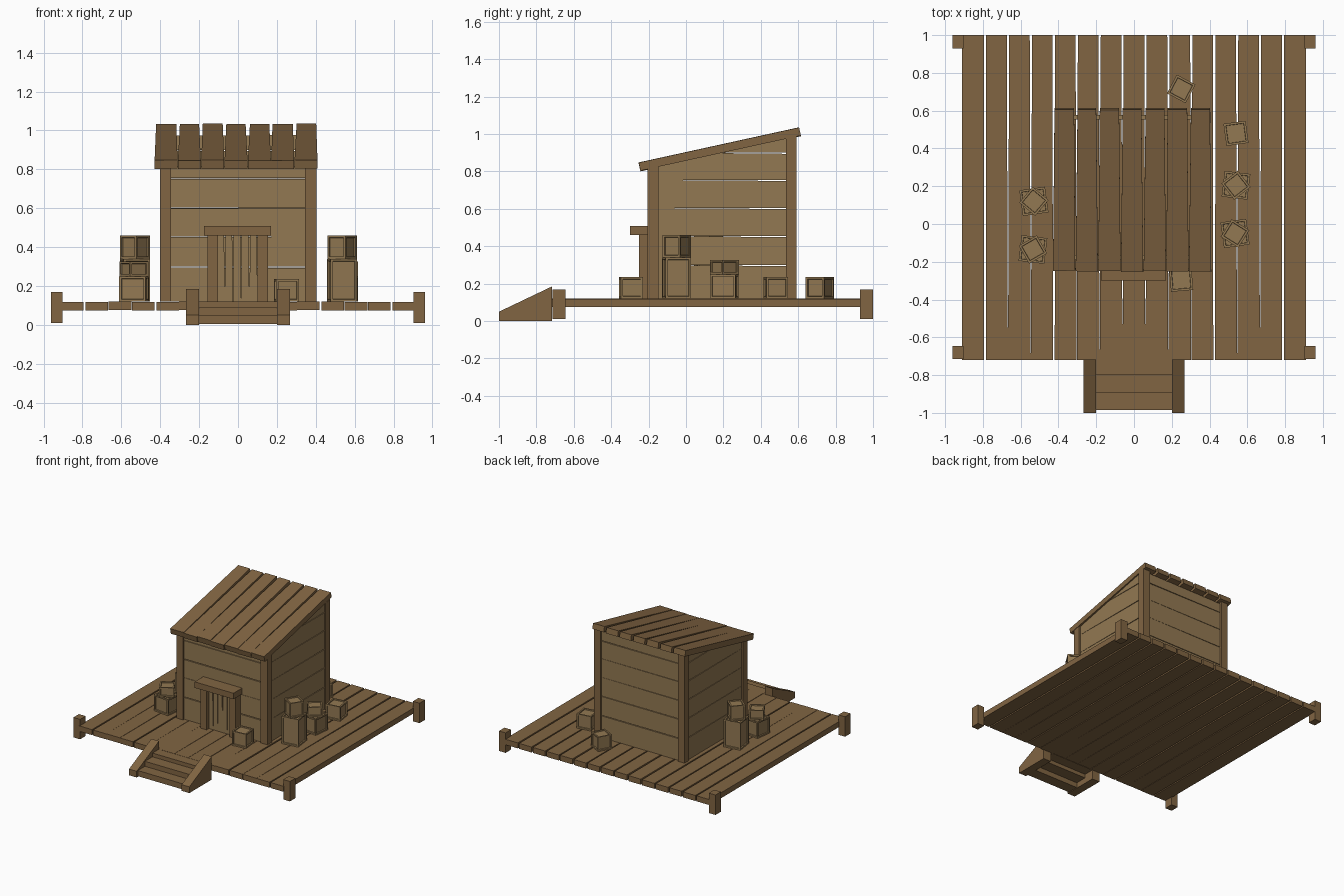
import bpy, bmesh, math, random
from mathutils import Matrix, Vector

if "Cube" in bpy.data.objects:
    bpy.data.objects.remove(bpy.data.objects["Cube"])

random.seed(4)


def mat(name, c):
    m = bpy.data.materials.new(name)
    m.diffuse_color = (*c, 1)
    m.use_nodes = True
    m.node_tree.nodes["Principled BSDF"].inputs["Base Color"].default_value = m.diffuse_color
    return m


DARK = mat("dark_wood", (0.22, 0.13, 0.055))
LIGHT = mat("light_wood", (0.29, 0.19, 0.085))


def finish(name, bm, material, matrix=None):
    bmesh.ops.recalc_face_normals(bm, faces=bm.faces)
    me = bpy.data.meshes.new(name)
    bm.to_mesh(me)
    bm.free()
    me.materials.append(material)
    ob = bpy.data.objects.new(name, me)
    if matrix:
        ob.matrix_world = matrix
    bpy.context.collection.objects.link(ob)
    return ob


def prism(name, pts, axis, a, b, material, matrix=None):
    """Extrude a 2D profile along an axis from a to b."""
    def co(p, t):
        return {"x": (t, p[0], p[1]), "y": (p[0], t, p[1]), "z": (p[0], p[1], t)}[axis]
    bm = bmesh.new()
    lo = [bm.verts.new(co(p, a)) for p in pts]
    hi = [bm.verts.new(co(p, b)) for p in pts]
    n = len(pts)
    bm.faces.new(lo)
    bm.faces.new(hi)
    for i in range(n):
        bm.faces.new((lo[i], lo[(i + 1) % n], hi[(i + 1) % n], hi[i]))
    return finish(name, bm, material, matrix)


def box(name, x0, x1, y0, y1, z0, z1, material):
    return prism(name, [(x0, y0), (x1, y0), (x1, y1), (x0, y1)], "z", z0, z1, material)


def j(a=0.003):
    return random.uniform(-a, a)


# Deck boards, gaps widening towards the back
W = 1.82 / 15
open_front = {1, 4, 11, 14}
for i in range(15):
    l, r = -0.91 + i * W, -0.91 + (i + 1) * W
    gl = 0.005 if i in open_front else 0.0005
    gr = 0.005 if i + 1 in open_front else 0.0005
    bl, br = 0.006 if i else 0, 0.006 if i < 14 else 0
    dz = j(0.002)
    prism("deck_board", [(l + gl, -0.72), (r - gr, -0.72), (r - br, 1.0), (l + bl, 1.0)],
          "z", 0.076 + dz, 0.12 + dz, DARK)

# Deck corner posts
for s in (-1, 1):
    for y0 in (-0.715, 0.93):
        x0, x1 = sorted((s * 0.903, s * 0.962))
        box("deck_post", x0, x1, y0, y0 + 0.07, 0.01, 0.17, DARK)

# Front steps
for s in (-1, 1):
    prism("step_side", [(-1, 0), (-0.717, 0), (-0.717, 0.185), (-1, 0.05)], "x",
          *sorted((s * 0.2, s * 0.268)), DARK)
for y0, y1, z0, z1 in ((-0.985, -0.895, 0.005, 0.05), (-0.895, -0.8, 0.045, 0.09),
                       (-0.8, -0.717, 0.075, 0.12)):
    box("step_tread", -0.2, 0.2, y0, y1, z0, z1, DARK)


# Cabin corner posts, tops cut to the roof slope
def roof_z(y):
    return 0.81 + (y + 0.235) * 0.215


for x0, x1 in ((-0.402, -0.345), (0.345, 0.405)):
    for y0, y1 in ((-0.205, -0.148), (0.535, 0.592)):
        prism("cabin_post", [(y0, 0.12), (y1, 0.12), (y1, roof_z(y1)), (y0, roof_z(y0))],
              "x", x0, x1, DARK)

# Horizontal wall boards
levels = [0.12, 0.30, 0.455, 0.605, 0.755, 0.9, 1.1]
ya, yb = -0.18, 0.57
for z0, z1 in zip(levels, levels[1:]):
    for name, y, t in (("front_wall_board", -0.19, 0.025), ("back_wall_board", 0.552, 0.025)):
        top = min(z1, roof_z(y))
        if top > z0:
            g1, g2 = random.uniform(0, 0.007), random.uniform(0, 0.007)
            prism(name, [(-0.375, z0), (0.38, z0), (0.38, top - g1), (-0.375, top - g2)],
                  "y", y, y + t, LIGHT)
    # Side boards are clipped by the slope
    pts = []
    yc = -0.235 + (z1 - 0.81) / 0.215
    ys = max(ya, -0.235 + (z0 - 0.81) / 0.215)
    pts = [(ys, z0), (yb, z0)]
    if yc < yb:
        pts.append((yb, z1 - 0.006))
    else:
        pts.append((yb, roof_z(yb)))
    if ya < yc < yb:
        pts.append((yc, z1 - 0.002))
    if ys == ya:
        pts.append((ya, min(z1 - 0.001, roof_z(ya))))
    for x in (-0.39, 0.368):
        prism("side_wall_board", pts, "x", x, x + 0.025, LIGHT)

# Sloping roof boards
tilt = Matrix.Translation((0, -0.24, 0.803)) @ Matrix.Rotation(math.atan(0.219), 4, "X")
for i in range(7):
    l, r = -0.43 + i * 0.12, -0.31 + i * 0.12
    e = j(0.006)
    prism("roof_board", [(l + 0.001, e), (r - 0.001, e + j()), (r - 0.009 + j(), 0.875),
                         (l + 0.009 + j(), 0.875)], "z", j(0.002), 0.045 + j(0.002), DARK, tilt)

# Door with frame
for i in range(5):
    x = -0.108 + i * 0.042
    prism("door_board", [(x, 0.12), (x + 0.041, 0.12), (x + 0.036, 0.462), (x + 0.001, 0.462)],
          "y", -0.22, -0.185, LIGHT)
for x in (-0.158, 0.1):
    box("door_post", x, x + 0.054, -0.25, -0.185, 0.12, 0.462, DARK)
box("door_lintel", -0.175, 0.17, -0.3, -0.185, 0.46, 0.508, DARK)


# Crates with recessed panels
def crate(x, y, z0, z1, w, deg):
    bm = bmesh.new()
    h = z1 - z0
    bmesh.ops.create_cube(bm, size=1, matrix=Matrix.Diagonal((w, w, h, 1)))
    faces = bm.faces[:]
    bmesh.ops.inset_individual(bm, faces=faces, thickness=0.016)
    bmesh.ops.inset_individual(bm, faces=faces, thickness=0.002, depth=-0.008)
    finish("crate", bm, LIGHT, Matrix.Translation((x, y, z0 + h / 2))
           @ Matrix.Rotation(math.radians(deg), 4, "Z"))


for x, y, w, deg in ((0.25, -0.295, 0.118, 5), (0.54, 0.48, 0.118, 8), (0.25, 0.715, 0.112, -28)):
    crate(x, y, 0.12, 0.235, w, deg)
for x, y, mid, top, a, b in ((0.54, 0.205, 0.25, 0.327, -7, 38), (0.535, -0.05, 0.34, 0.46, 8, -32),
                             (-0.535, -0.135, 0.25, 0.327, -7, 30), (-0.53, 0.12, 0.34, 0.46, 8, -40)):
    crate(x, y, 0.12, mid, 0.137, a)
    crate(x, y, mid, top, 0.11, b)
